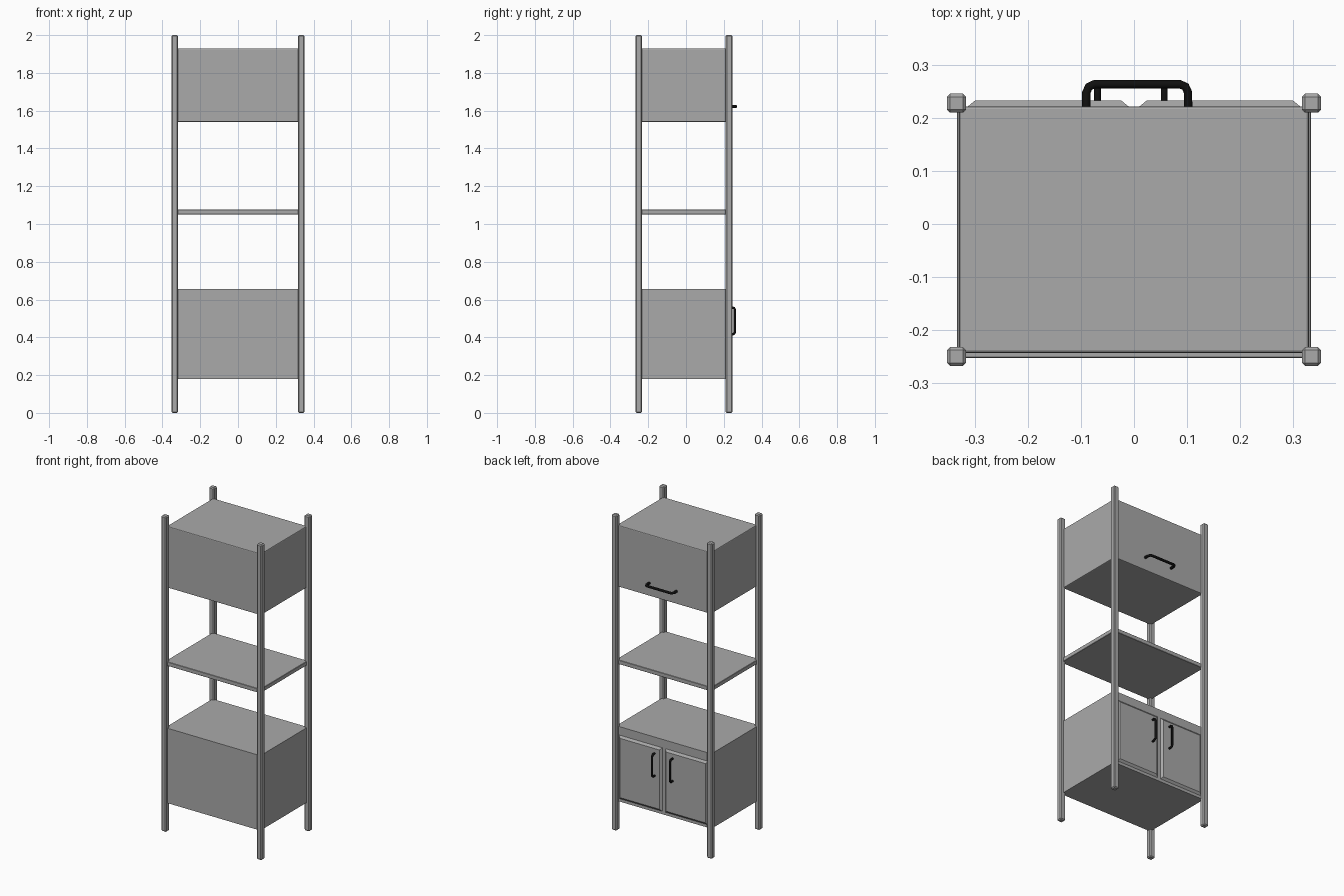
import bpy
from math import pi
from mathutils import Vector

old = bpy.data.objects.get("Cube")
if old:
    bpy.data.objects.remove(old, do_unlink=True)


def material(name, rgb):
    m = bpy.data.materials.new(name)
    m.use_nodes = True
    m.diffuse_color = (*rgb, 1)
    m.node_tree.nodes["Principled BSDF"].inputs["Base Color"].default_value = (*rgb, 1)
    return m


GREY = material("mid_grey", (0.4, 0.4, 0.4))
BLACK = material("black", (0.005, 0.005, 0.005))


def box(name, lo, hi, bevel=0.0, segments=1):
    """Box between two corners, with optional bevelled edges."""
    lo, hi = Vector(lo), Vector(hi)
    bpy.ops.mesh.primitive_cube_add(size=1, location=(lo + hi) / 2)
    ob = bpy.context.object
    ob.name = name
    ob.scale = hi - lo
    bpy.ops.object.transform_apply(location=False, rotation=False, scale=True)
    ob.data.materials.append(GREY)
    if bevel:
        mod = ob.modifiers.new("bevel", 'BEVEL')
        mod.width = bevel
        mod.segments = segments
    return ob


def door(name, x0, x1, z0, z1, y0, y1, slope):
    """Raised panel on the back whose rim slopes down to the cabinet."""
    ob = box(name, (x0, y0, z0), (x1, y1, z1))
    centre = ob.location
    for v in ob.data.vertices:
        if v.co.y > 0:
            v.co.x -= slope if v.co.x > 0 else -slope
            v.co.z -= slope if v.co.z > 0 else -slope
    return ob


def handle(name, centre, span, reach, radius, upright):
    """Bent bar handle with rounded corners, standing out towards +y."""
    h, r = span / 2, radius * 2
    pts = [(-h, 0), (-h, reach - r), (-h + r * 0.3, reach - r * 0.3), (-h + r, reach),
           (h - r, reach), (h - r * 0.3, reach - r * 0.3), (h, reach - r), (h, 0)]
    cu = bpy.data.curves.new(name, 'CURVE')
    cu.dimensions = '3D'
    cu.bevel_depth = radius
    cu.bevel_resolution = 2
    cu.use_fill_caps = True
    sp = cu.splines.new('POLY')
    sp.points.add(len(pts) - 1)
    for p, (a, b) in zip(sp.points, pts):
        p.co = (0, b, a, 1) if upright else (a, b, 0, 1)
    cu.materials.append(BLACK)
    ob = bpy.data.objects.new(name, cu)
    ob.location = centre
    bpy.context.collection.objects.link(ob)


# Four corner posts
for side, x in (("right", -0.335), ("left", 0.335)):
    for end, y in (("front", -0.25), ("back", 0.228)):
        box(f"{end}_{side}_post", (x - 0.018, y - 0.018, 0), (x + 0.018, y + 0.018, 2), 0.006)

# Cabinets and open shelf
box("upper_cabinet", (-0.33, -0.243, 1.54), (0.33, 0.222, 1.93), 0.005, 2)
box("middle_shelf", (-0.334, -0.253, 1.05), (0.334, 0.222, 1.076), 0.002)
box("lower_cabinet", (-0.334, -0.253, 0.18), (0.334, 0.222, 0.655))

# Pair of raised doors on the lower cabinet
for side, s in (("right", -1), ("left", 1)):
    a, b = sorted((s * 0.002, s * 0.322))
    door(f"{side}_door", a, b, 0.19, 0.61, 0.215, 0.233, 0.022)
    handle(f"{side}_door_handle", (-0.006 + s * 0.063, 0.228, 0.487), 0.142, 0.031, 0.0065, True)

# Horizontal pull on the upper cabinet
handle("upper_handle", (0.006, 0.22, 1.622), 0.192, 0.044, 0.008, False)
